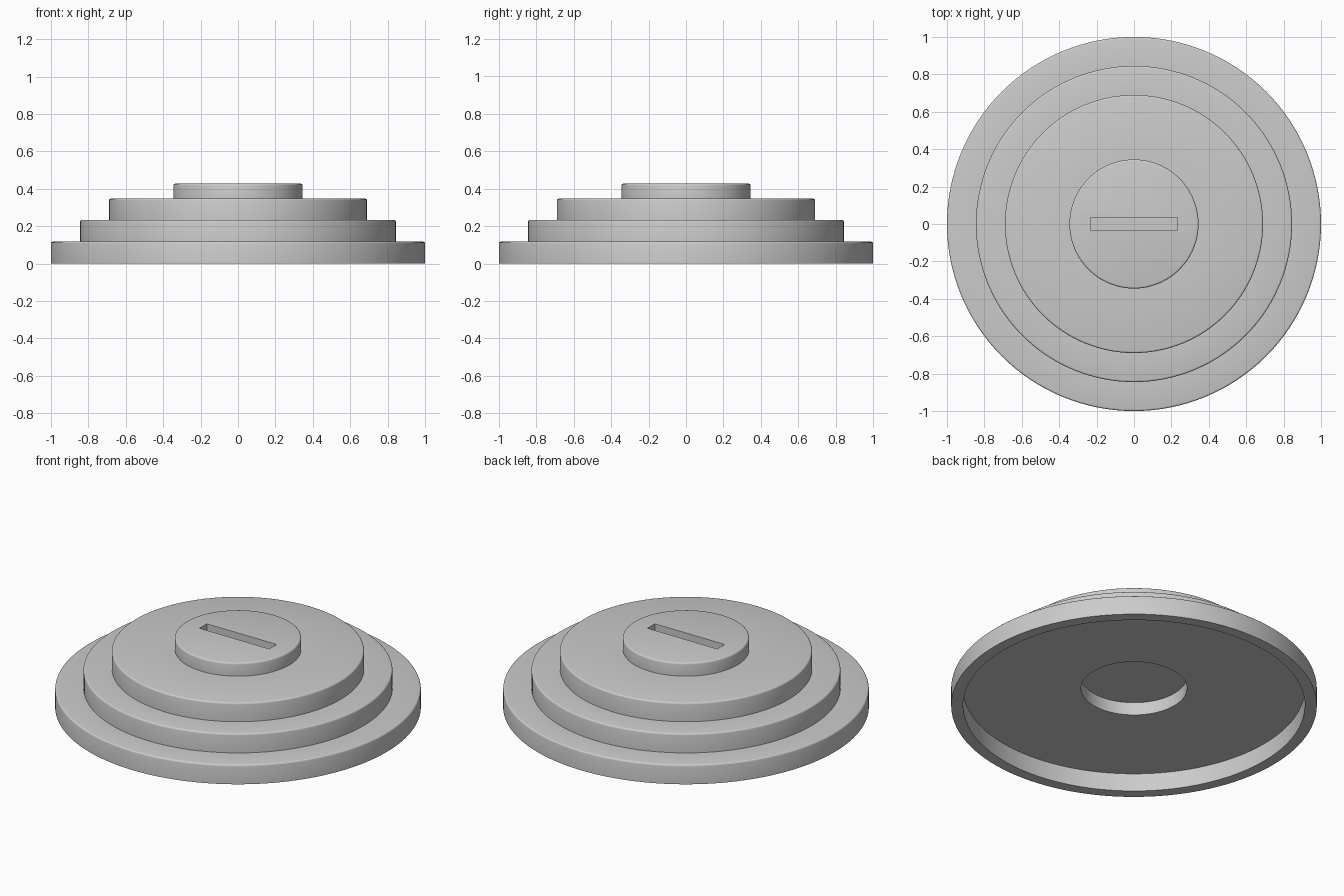
import bpy, bmesh, math
from mathutils import Matrix

if "Cube" in bpy.data.objects:
    bpy.data.objects.remove(bpy.data.objects["Cube"])

SEGMENTS = 128
ROUND = 0.01


def lathe(name, profile):
    """Revolve (radius, z) points about z; both ends are capped."""
    bm = bmesh.new()
    rings = []
    for r, z in profile:
        rings.append([bm.verts.new((r * math.cos(math.tau * i / SEGMENTS),
                                    r * math.sin(math.tau * i / SEGMENTS), z))
                      for i in range(SEGMENTS)])
    for a, b in zip(rings, rings[1:]):
        for i in range(SEGMENTS):
            j = (i + 1) % SEGMENTS
            bm.faces.new((a[i], a[j], b[j], b[i]))
    bm.faces.new(rings[0][::-1])
    bm.faces.new(rings[-1])
    bmesh.ops.recalc_face_normals(bm, faces=bm.faces)
    mesh = bpy.data.meshes.new(name)
    bm.to_mesh(mesh)
    bm.free()
    obj = bpy.data.objects.new(name, mesh)
    bpy.context.collection.objects.link(obj)
    return obj


# Underside: central blind hole, wide shallow recess, rim
profile = [(0.29, 0.185), (0.29, 0.108), (0.935, 0.108), (0.935, 0)]

# Four stepped tiers, each with a small rounded top edge
bottom = 0
for radius, top in [(1.0, 0.117), (0.845, 0.233), (0.69, 0.347), (0.345, 0.427)]:
    profile.append((radius, bottom))
    for k in range(4):
        a = math.pi / 2 * k / 3
        profile.append((radius - ROUND * (1 - math.cos(a)),
                        top - ROUND * (1 - math.sin(a))))
    bottom = top
lid = lathe("stepped_lid", profile)

# Slot cutter
bm = bmesh.new()
bmesh.ops.create_cube(bm, size=1, matrix=Matrix.Translation((0, 0, 0.427))
                      @ Matrix.Diagonal((0.466, 0.07, 0.14, 1)))
mesh = bpy.data.meshes.new("slot_cutter")
bm.to_mesh(mesh)
bm.free()
cutter = bpy.data.objects.new("slot_cutter", mesh)
bpy.context.collection.objects.link(cutter)
cutter.hide_render = True

bpy.context.view_layer.objects.active = lid
lid.select_set(True)
cut = lid.modifiers.new("slot", 'BOOLEAN')
cut.operation = 'DIFFERENCE'
cut.solver = 'EXACT'
cut.object = cutter
bpy.ops.object.modifier_apply(modifier=cut.name)
bpy.data.objects.remove(cutter)
bpy.ops.object.shade_smooth_by_angle(angle=math.radians(35))
